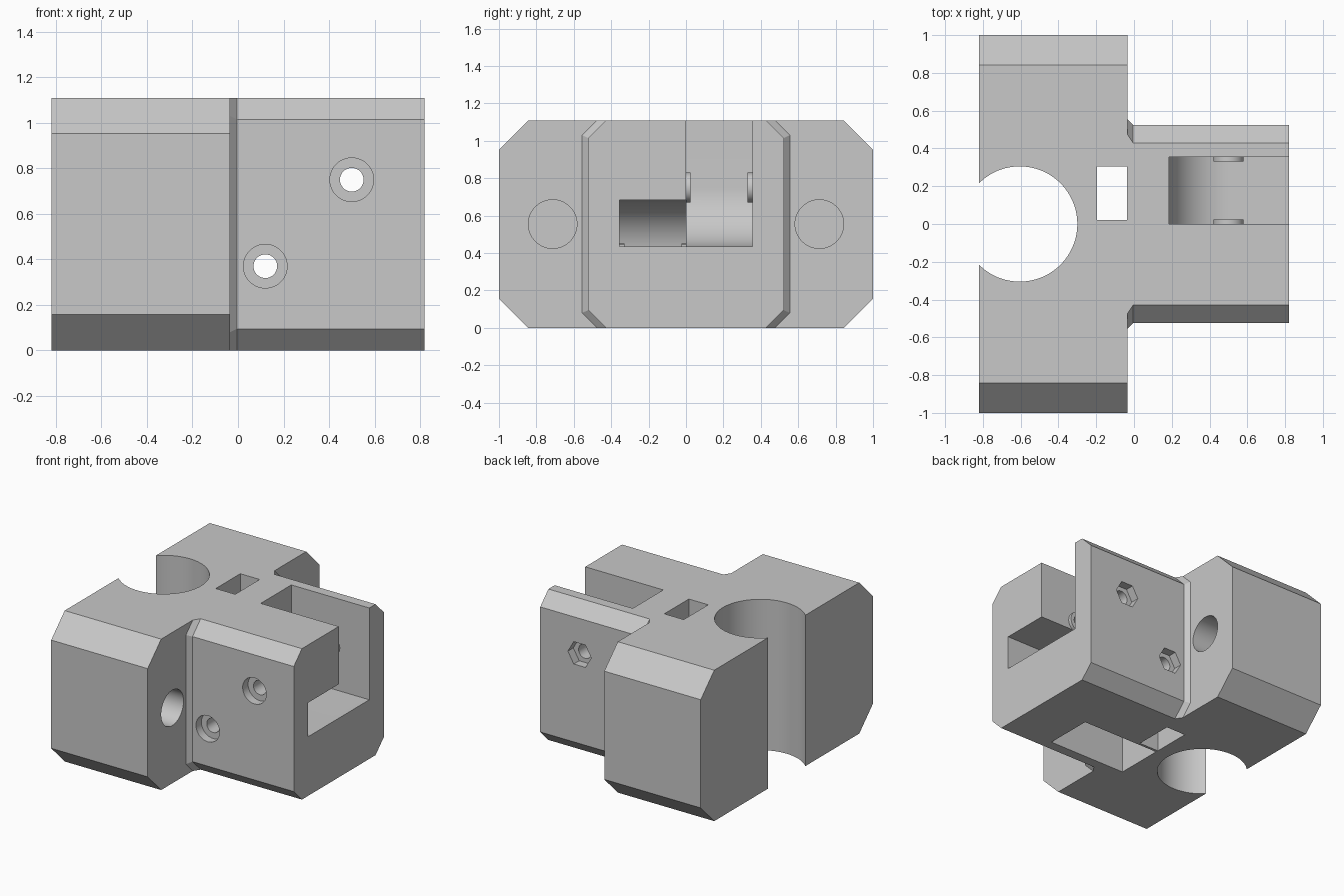
import bpy, bmesh
from math import cos, sin, radians

cube = bpy.data.objects.get("Cube")
if cube:
    bpy.data.objects.remove(cube, do_unlink=True)

H = 1.11  # overall height

grey = bpy.data.materials.new("plain grey")
grey.use_nodes = True
grey.diffuse_color = (0.58, 0.58, 0.58, 1)
grey.node_tree.nodes["Principled BSDF"].inputs["Base Color"].default_value = grey.diffuse_color


def loft(name, axis, sections):
    """Solid through (position, 2D outline) sections along one axis."""
    place = {"x": lambda t, u, v: (t, u, v),
             "y": lambda t, u, v: (u, t, v),
             "z": lambda t, u, v: (u, v, t)}[axis]
    bm = bmesh.new()
    rings = [[bm.verts.new(place(t, u, v)) for u, v in pts] for t, pts in sections]
    for a, b in zip(rings, rings[1:]):
        for i in range(len(a)):
            j = (i + 1) % len(a)
            bm.faces.new((a[i], a[j], b[j], b[i]))
    bm.faces.new(rings[0])
    bm.faces.new(rings[-1])
    bmesh.ops.recalc_face_normals(bm, faces=bm.faces)
    mesh = bpy.data.meshes.new(name)
    bm.to_mesh(mesh)
    bm.free()
    mesh.materials.append(grey)
    ob = bpy.data.objects.new(name, mesh)
    bpy.context.collection.objects.link(ob)
    return ob


def prism(name, axis, a, b, pts):
    return loft(name, axis, [(a, pts), (b, pts)])


def arc(u, v, r, start, end, n):
    return [(u + r * cos(radians(start + (end - start) * i / n)),
             v + r * sin(radians(start + (end - start) * i / n))) for i in range(n + 1)]


def circle(u, v, r, n=64):
    return arc(u, v, r, 0, 360, n)[:-1]


def chamfered(half, c):
    """Upright rectangle outline with cut corners."""
    right = [(half - c, 0), (half, c), (half, H - c), (half - c, H)]
    return right + [(-y, z) for y, z in reversed(right)]


def combine(target, tool, operation):
    """Apply a boolean and discard the tool object."""
    mod = target.modifiers.new("bool", "BOOLEAN")
    mod.operation, mod.object, mod.solver = operation, tool, "EXACT"
    bpy.ops.object.select_all(action="DESELECT")
    bpy.context.view_layer.objects.active = target
    target.select_set(True)
    bpy.ops.object.modifier_apply(modifier=mod.name)
    bpy.data.objects.remove(tool, do_unlink=True)


# Cross block with a narrower arm flaring out where it meets the block
body = prism("clamp_body", "x", -0.82, -0.035, chamfered(1, 0.157))
flare, arm_end = chamfered(0.555, 0.08), chamfered(0.523, 0.095)
arm = loft("arm", "x", [(-0.15, flare), (-0.035, flare), (-0.004, arm_end), (0.82, arm_end)])
combine(body, arm, "UNION")

# Upright shaft bore and rectangular slot
combine(body, prism("shaft_bore", "z", -0.2, 1.3, circle(-0.605, 0, 0.305, 96)), "DIFFERENCE")
slot = [(-0.195, 0.02), (-0.037, 0.02), (-0.037, 0.305), (-0.195, 0.305)]
combine(body, prism("slot", "z", -0.2, 1.3, slot), "DIFFERENCE")

# Blind holes in both wings
for side in (-1, 1):
    combine(body, prism("wing_hole", "x", -0.7, 0.2, circle(side * 0.713, H / 2, 0.13)), "DIFFERENCE")

# Two rounded pockets, each keeping a pair of bosses around its bolt
upper, lower = (0.5, 0.75), (0.12, 0.37)
R = 0.315
upper_pocket = arc(*upper, R, 180, 270, 24) + [(0.95, 0.435), (0.95, 1.3), (0.185, 1.3)]
lower_pocket = arc(*lower, R, 180, 90, 24) + [
    (0.95, 0.685), (0.95, 0.435), (0.435, 0.435), (0.435, -0.2), (-0.195, -0.2)]
for bolt, outline, y0, y1 in ((upper, upper_pocket, 0, 0.355),
                              (lower, lower_pocket, -0.355, 0.001)):
    pocket = prism("pocket", "y", y0, y1, outline)
    for a, b in ((y0 - 0.1, y0 + 0.025), (y1 - 0.025, y1 + 0.1)):
        combine(pocket, prism("boss", "y", a, b, circle(*bolt, 0.08, 48)), "DIFFERENCE")
    combine(body, pocket, "DIFFERENCE")

# Bolt holes with round head recesses in front and hexagonal nut recesses behind
for bolt in (upper, lower):
    combine(body, prism("bolt_hole", "y", -0.8, 0.8, circle(*bolt, 0.052, 48)), "DIFFERENCE")
    combine(body, prism("head_recess", "y", -0.8, -0.46, circle(*bolt, 0.096, 48)), "DIFFERENCE")
    combine(body, prism("nut_recess", "y", 0.46, 0.8, circle(*bolt, 0.095, 6)), "DIFFERENCE")

bpy.ops.object.shade_smooth_by_angle(angle=radians(25))
